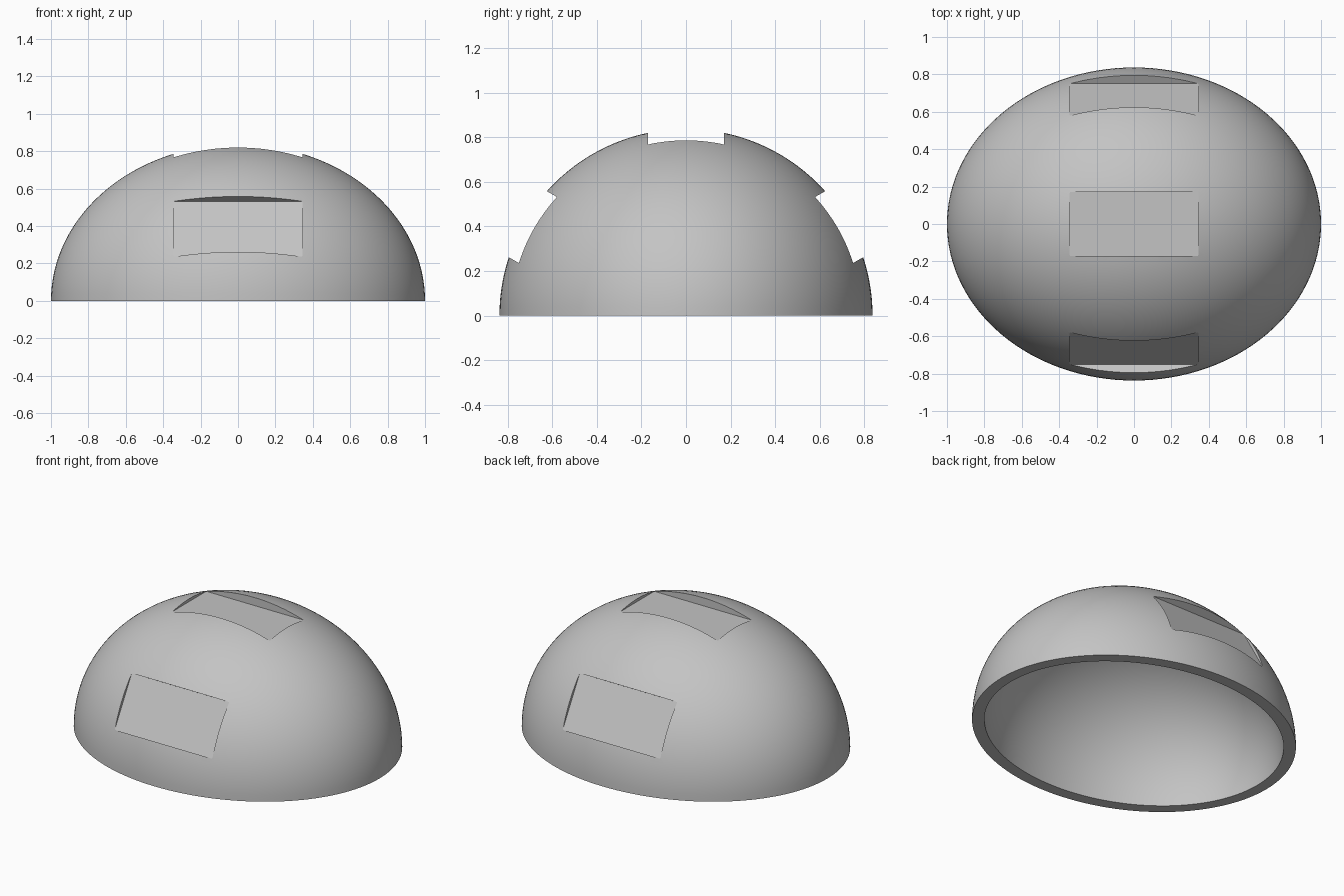
import bpy
from math import radians
from mathutils import Matrix, Vector

cube = bpy.data.objects.get("Cube")
if cube:
    bpy.data.objects.remove(cube)

grey = bpy.data.materials.new("light grey")
grey.use_nodes = True
colour = (0.55, 0.55, 0.55, 1)
grey.diffuse_color = colour
grey.node_tree.nodes["Principled BSDF"].inputs["Base Color"].default_value = colour


def finish(name, size):
    """Scale the new primitive, bake the scale and give it the material."""
    obj = bpy.context.object
    obj.name = name
    obj.data.transform(Matrix.Diagonal((*size, 1)))
    obj.data.materials.append(grey)
    return obj


def ellipsoid(name, size):
    bpy.ops.mesh.primitive_uv_sphere_add(segments=128, ring_count=64, radius=1)
    return finish(name, size)


def box(name, size, offset, tilt=0):
    bpy.ops.mesh.primitive_cube_add(size=1)
    obj = finish(name, size)
    obj.data.transform(Matrix.Rotation(radians(tilt), 4, "X") @ Matrix.Translation(Vector(offset)))
    return obj


# Domed shell, squeezed in depth and height
shell = ellipsoid("dome_shell", (1, 0.837, 0.837))

# Hollow inside, open base, and three flat-bottomed pockets over the dome
floor = 0.768
cutters = [
    ellipsoid("hollow_cutter", (0.93, 0.763, 0.763)),
    box("base_cutter", (3, 3, 2), (0, 0, -1)),
]
for place, tilt in (("front", 60), ("top", 0), ("back", -60)):
    cutters.append(box(place + "_pocket_cutter", (0.688, 0.342, 0.4), (0, 0, floor + 0.2), tilt))

bpy.context.view_layer.objects.active = shell
for cutter in cutters:
    cut = shell.modifiers.new(cutter.name, "BOOLEAN")
    cut.operation = "DIFFERENCE"
    cut.solver = "EXACT"
    cut.object = cutter
    bpy.ops.object.modifier_apply(modifier=cut.name)
for cutter in cutters:
    bpy.data.objects.remove(cutter)

# Smooth dome with crisp pocket and rim edges
bpy.ops.object.select_all(action="DESELECT")
shell.select_set(True)
bpy.ops.object.shade_smooth_by_angle(angle=radians(20))
